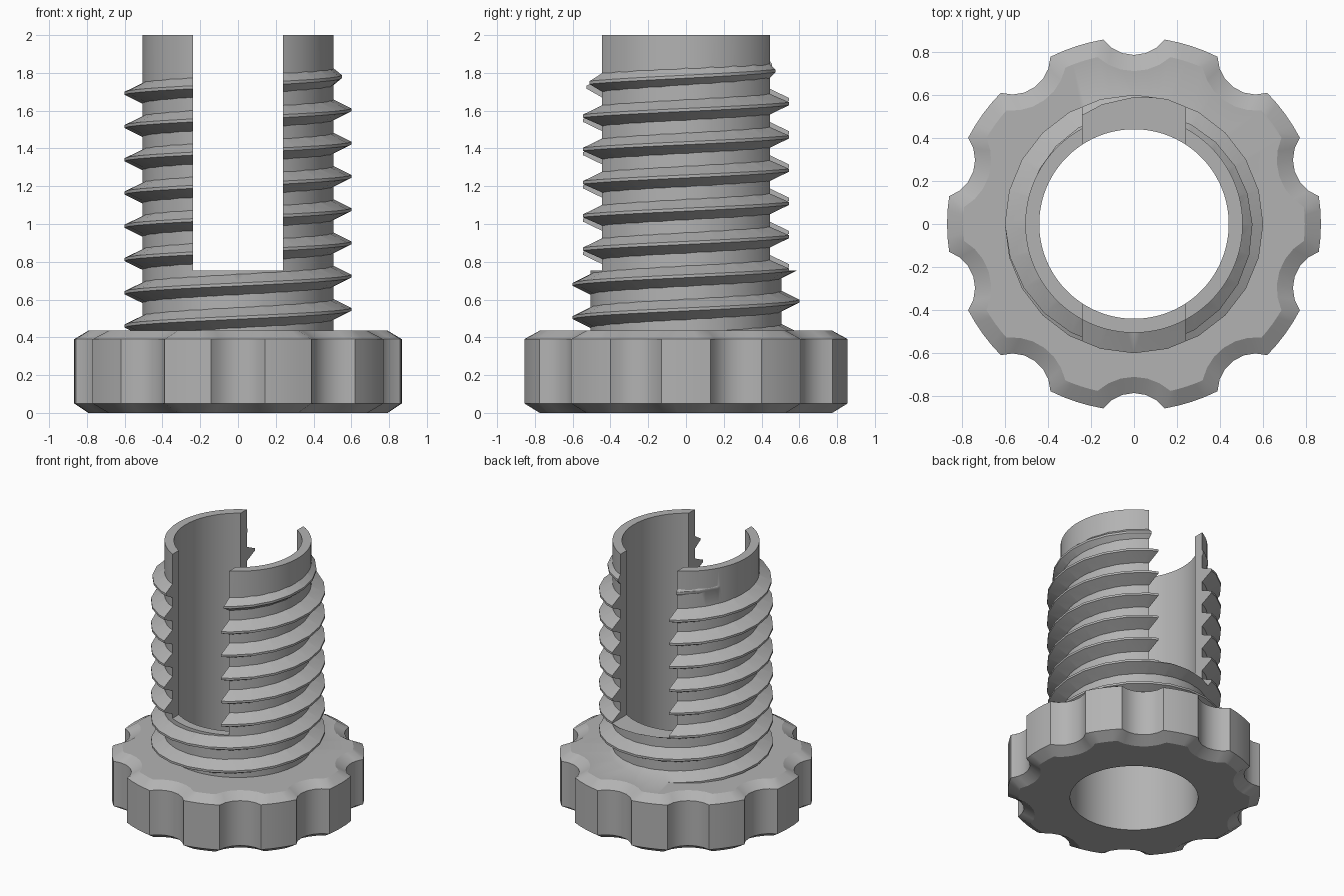
import bpy, bmesh, math
from math import cos, sin, pi, radians

if "Cube" in bpy.data.objects:
    bpy.data.objects.remove(bpy.data.objects["Cube"])

NOTCHES, LOBE_SEG, NOTCH_SEG = 10, 4, 6
N = NOTCHES * (LOBE_SEG + NOTCH_SEG)
R_KNOB, R_NOTCH, NOTCH_DIST = 0.868, 0.178, 0.963
R_HOLE, R_BARREL, R_CREST = 0.44, 0.505, 0.60

grey = bpy.data.materials.new("plain grey")
grey.diffuse_color = (0.45, 0.45, 0.45, 1)
grey.use_nodes = True
grey.node_tree.nodes["Principled BSDF"].inputs["Base Color"].default_value = grey.diffuse_color


def make_object(name, bm):
    bmesh.ops.recalc_face_normals(bm, faces=bm.faces[:])
    me = bpy.data.meshes.new(name)
    bm.to_mesh(me)
    bm.free()
    me.materials.append(grey)
    ob = bpy.data.objects.new(name, me)
    bpy.context.collection.objects.link(ob)
    return ob


def outline(inset):
    """Scalloped knob outline, moved inwards by inset."""
    R, r, c = R_KNOB - inset, R_NOTCH + inset, NOTCH_DIST
    a = math.acos((R * R + c * c - r * r) / (2 * R * c))   # notch half angle
    b = math.atan2(R * sin(a), c - R * cos(a))             # same, from notch centre
    pts = []
    for k in range(NOTCHES):
        t = radians(18) + k * 2 * pi / NOTCHES
        for i in range(NOTCH_SEG):
            u = -b + 2 * b * i / NOTCH_SEG
            x, y = c - r * cos(u), r * sin(u)
            pts.append((x * cos(t) - y * sin(t), x * sin(t) + y * cos(t)))
        span = 2 * pi / NOTCHES - 2 * a
        for i in range(LOBE_SEG):
            u = t + a + span * i / LOBE_SEG
            pts.append((R * cos(u), R * sin(u)))
    return pts


def circle(radius):
    start = radians(18) - pi * NOTCH_SEG / N
    return [(radius * cos(start + 2 * pi * i / N), radius * sin(start + 2 * pi * i / N))
            for i in range(N)]


# Knob and hollow barrel: one closed loft of rings
rings = [(circle(R_HOLE), 0), (outline(0.075), 0), (outline(0), 0.05), (outline(0), 0.39),
         (outline(0.075), 0.435), (circle(R_BARREL), 0.435), (circle(R_BARREL), 2),
         (circle(R_HOLE), 2)]
bm = bmesh.new()
loops = [[bm.verts.new((x, y, z)) for x, y in pts] for pts, z in rings]
for j in range(len(loops)):
    p, q = loops[j], loops[(j + 1) % len(loops)]
    for i in range(N):
        k = (i + 1) % N
        bm.faces.new((p[i], p[k], q[k], q[i]))
body = make_object("threaded_knob_bolt", bm)

# Helical thread, fading out over its last turn
SEG, PITCH, TURNS = 24, 0.176, 8.5
bm = bmesh.new()
prev = None
for i in range(int(SEG * TURNS) + 1):
    turn = i / SEG
    t, z = 2 * pi * turn, 0.372 + PITCH * turn
    r = R_CREST - 0.1 * max(0, turn - (TURNS - 1))
    cur = [bm.verts.new((d * cos(t), d * sin(t), z + h))
           for d, h in ((0.475, -0.07), (r, -0.008), (r, 0.008), (0.475, 0.07))]
    if prev:
        for k in range(4):
            m = (k + 1) % 4
            bm.faces.new((prev[k], prev[m], cur[m], cur[k]))
    else:
        bm.faces.new(cur)
    prev = cur
bm.faces.new(prev[::-1])
bmesh.ops.triangulate(bm, faces=bm.faces[:])
thread = make_object("thread", bm)

# Slot cutter across the barrel
bm = bmesh.new()
bmesh.ops.create_cube(bm, size=1)
for v in bm.verts:
    v.co = (v.co.x * 0.476, v.co.y * 2, 0.755 if v.co.z < 0 else 2.5)
slot = make_object("slot_cutter", bm)

bpy.context.view_layer.objects.active = body
for ob, op in ((thread, 'UNION'), (slot, 'DIFFERENCE')):
    mod = body.modifiers.new(ob.name, 'BOOLEAN')
    mod.object, mod.operation, mod.solver = ob, op, 'EXACT'
    bpy.ops.object.modifier_apply(modifier=mod.name)
    bpy.data.objects.remove(ob)

bpy.ops.object.select_all(action='DESELECT')
body.select_set(True)
bpy.ops.object.shade_smooth_by_angle(angle=radians(29))
